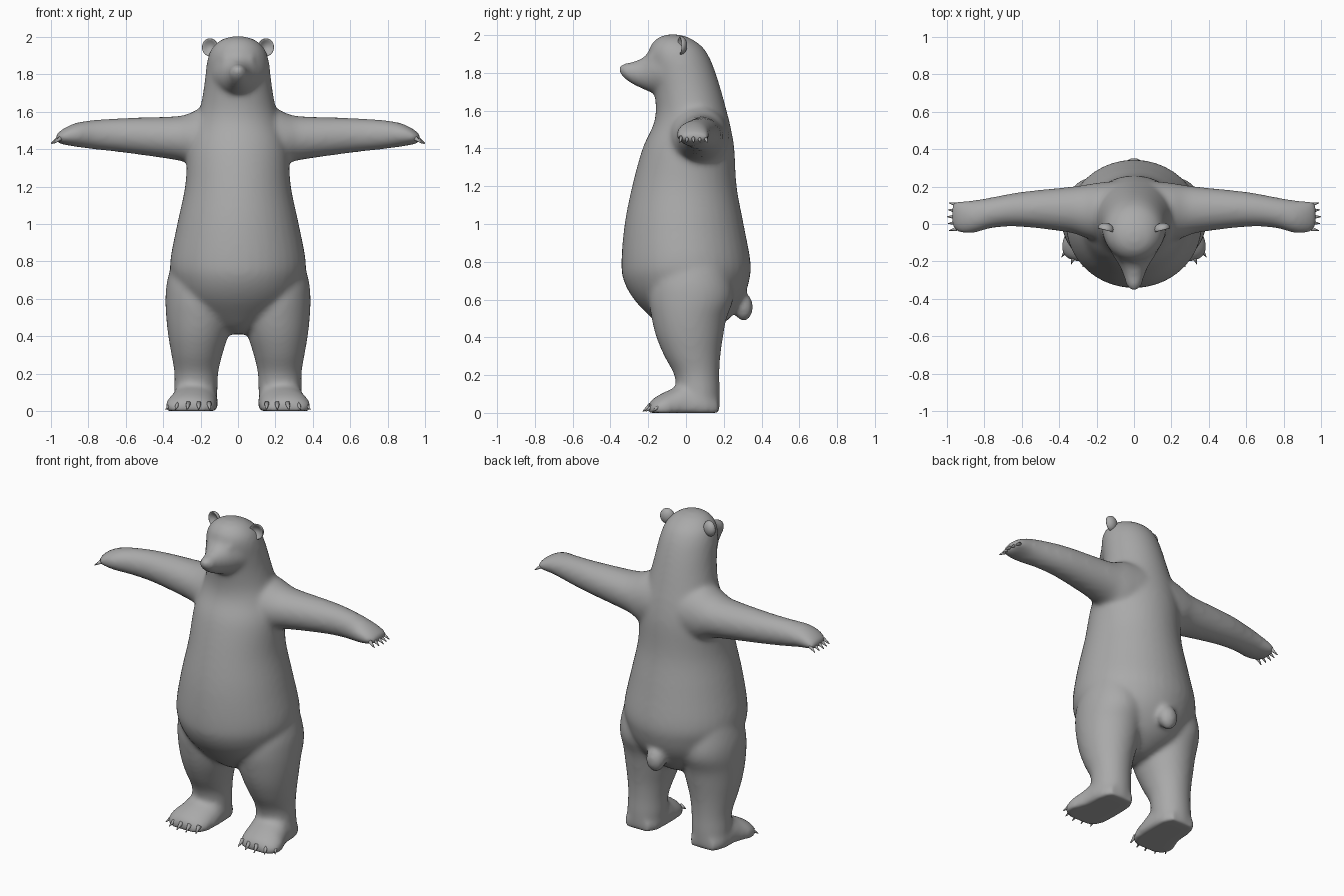
import bpy, bmesh, math
from mathutils import Vector, Matrix

if "Cube" in bpy.data.objects:
    bpy.data.objects.remove(bpy.data.objects["Cube"])

fur = bpy.data.materials.new("grey fur")
fur.diffuse_color = (0.4, 0.4, 0.4, 1)
fur.use_nodes = True
fur.node_tree.nodes["Principled BSDF"].inputs["Base Color"].default_value = fur.diffuse_color


def catmull(rows, steps=4):
    """Smoothly interpolate a list of equal-length tuples."""
    out = []
    for i in range(len(rows) - 1):
        p0, p1 = rows[max(i - 1, 0)], rows[i]
        p2, p3 = rows[i + 1], rows[min(i + 2, len(rows) - 1)]
        for k in range(steps):
            t = k / steps
            out.append([0.5 * (2 * b + (c - a) * t + (2 * a - 5 * b + 4 * c - d) * t * t
                               + (3 * b - a - 3 * c + d) * t ** 3)
                        for a, b, c, d in zip(p0, p1, p2, p3)])
    return out + [list(rows[-1])]


def loft(bm, axis, rows, side=1, sides=40, floor=False):
    """Elliptical rings along an axis; row = position, min/max of each cross direction."""
    rings = []
    for t, a0, a1, b0, b1 in catmull(rows):
        ring = []
        for k in range(sides):
            ang = 2 * math.pi * k / sides
            a = (a0 + a1) / 2 + (a1 - a0) / 2 * math.cos(ang)
            b = (b0 + b1) / 2 + (b1 - b0) / 2 * math.sin(ang)
            p = {'x': (t, a, b), 'y': (a, t, b), 'z': (a, b, t)}[axis]
            z = max(p[2], 0) if floor else p[2]
            ring.append(bm.verts.new((p[0] * side, p[1], z)))
        rings.append(ring)
    faces = [bm.faces.new(rings[0]), bm.faces.new(rings[-1])]
    for r, q in zip(rings, rings[1:]):
        for k in range(sides):
            n = (k + 1) % sides
            faces.append(bm.faces.new((r[k], r[n], q[n], q[k])))
    bmesh.ops.recalc_face_normals(bm, faces=faces)


def ball(bm, centre, size):
    m = Matrix.Translation(centre) @ Matrix.Diagonal((*size, 1))
    return bmesh.ops.create_uvsphere(bm, u_segments=24, v_segments=16, radius=1, matrix=m)["verts"]


def claw(bm, base, tip, radius):
    base, tip = Vector(base), Vector(tip)
    d = tip - base
    m = Matrix.Translation((base + tip) / 2) @ d.to_track_quat('Z', 'Y').to_matrix().to_4x4()
    bmesh.ops.create_cone(bm, cap_ends=True, segments=10, radius1=radius, radius2=0.002,
                          depth=d.length, matrix=m)


def finish(name, bm):
    me = bpy.data.meshes.new(name)
    bm.to_mesh(me)
    bm.free()
    me.materials.append(fur)
    for p in me.polygons:
        p.use_smooth = True
    ob = bpy.data.objects.new(name, me)
    bpy.context.collection.objects.link(ob)
    return ob


body = bmesh.new()

# Torso, neck and head: z, x range, y range
trunk = [(0.41, .04, -.04, .08), (0.44, .12, -.11, .15), (0.5, .22, -.18, .23),
         (0.6, .31, -.275, .30), (0.7, .35, -.33, .335), (0.8, .363, -.342, .342),
         (1.0, .325, -.325, .305), (1.2, .283, -.285, .268), (1.4, .268, -.23, .256),
         (1.52, .235, -.175, .235), (1.6, .208, -.16, .215), (1.7, .187, -.168, .188),
         (1.8, .174, -.185, .157), (1.88, .163, -.2, .125), (1.94, .14, -.19, .085),
         (1.985, .09, -.15, .02), (2.003, .03, -.1, -.04)]
loft(body, 'z', [(z, -w, w, f, b) for z, w, f, b in trunk])

# Muzzle with nose
loft(body, 'y', [(y, -w, w, lo, hi) for y, w, lo, hi in
                 [(-.06, .15, 1.70, 1.93), (-.12, .14, 1.69, 1.93), (-.18, .105, 1.695, 1.92),
                  (-.23, .075, 1.715, 1.88), (-.28, .055, 1.738, 1.86),
                  (-.33, .04, 1.772, 1.85), (-.352, .02, 1.80, 1.84)]])
ball(body, (0, -.338, 1.825), (.027, .02, .02))

# Tail
ball(body, (0, .305, .56), (.06, .05, .075))

for s in (-1, 1):
    # Arm: x, y range, z range
    loft(body, 'x', [(.1, -.09, .23, 1.27, 1.64), (.2, -.09, .22, 1.285, 1.62),
                     (.27, -.07, .208, 1.325, 1.588), (.35, -.045, .198, 1.345, 1.575),
                     (.6, -.015, .172, 1.38, 1.567), (.75, -.02, .145, 1.397, 1.558),
                     (.85, -.047, .128, 1.41, 1.545), (.91, -.05, .125, 1.42, 1.523),
                     (.955, -.036, .122, 1.43, 1.495), (.975, 0, .10, 1.442, 1.475)], s)
    # Leg: z, x range, y range
    loft(body, 'z', [(.88, .14, .33, -.1, .18), (.7, .05, .378, -.18, .24),
                     (.6, .03, .388, -.195, .25), (.5, .03, .384, -.182, .215),
                     (.4, .053, .373, -.157, .196), (.3, .084, .356, -.115, .182),
                     (.2, .106, .34, -.062, .177), (.1, .11, .342, -.05, .18),
                     (0, .12, .34, -.04, .178)], s)
    # Foot, turned slightly outward and flat underneath
    loft(body, 'y', [(.17, .15, .31, -.05, .09), (.1, .115, .345, -.08, .15),
                     (0, .108, .355, -.08, .17), (-.06, .11, .372, -.07, .135),
                     (-.11, .115, .388, -.06, .112), (-.16, .13, .382, -.05, .085),
                     (-.19, .16, .35, -.04, .06), (-.2, .2, .31, -.02, .035)], s, floor=True)
    # Eyes
    ball(body, (s * .076, -.188, 1.885), (.013, .013, .013))

bear = finish("body", body)
fuse = bear.modifiers.new("fuse", 'REMESH')
fuse.mode = 'VOXEL'
fuse.voxel_size = 0.014
fuse.use_smooth_shade = True
soften = bear.modifiers.new("soften", 'SMOOTH')
soften.factor = 0.5
soften.iterations = 12

for s, label in ((-1, "right"), (1, "left")):
    # Cupped ear
    bm = bmesh.new()
    for v in ball(bm, (0, 0, 0), (1, 1, 1)):
        if v.co.y < 0:
            v.co.y += 1.4 * v.co.y ** 2
    bm.transform(Matrix.Translation((s * .15, -.028, 1.945)) @ Matrix.Rotation(s * .25, 4, 'Z')
                 @ Matrix.Diagonal((.044, .034, .048, 1)))
    finish(label + "_ear", bm)

    # Hand claws, fanned along the paw edge
    bm = bmesh.new()
    for i in range(5):
        y = -.025 + i * .032
        out = .012 * (1 - abs(i - 2) / 2)
        claw(bm, (s * (.948 + out), y, 1.458), (s * (.988 + out), y + (i - 2) * .005, 1.43), .012)
    finish(label + "_hand_claws", bm)

    # Foot claws
    bm = bmesh.new()
    for x, y, dx in ((.155, -.17, -.005), (.21, -.185, 0), (.265, -.187, .008),
                     (.32, -.172, .016), (.36, -.135, .026)):
        claw(bm, (s * x, y, .04), (s * (x + dx), y - .042, .008), .015)
    finish(label + "_foot_claws", bm)
